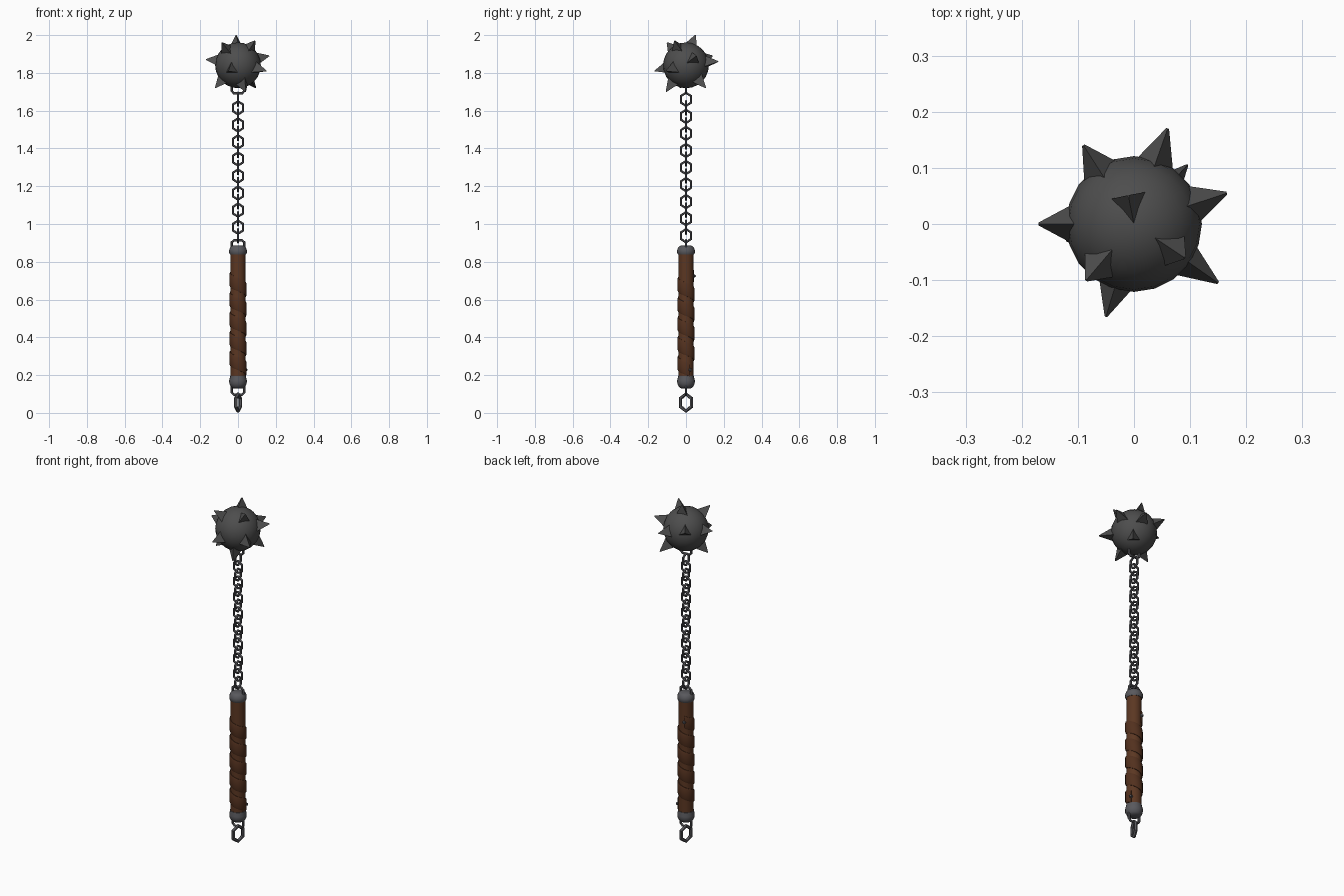
import bpy, bmesh, math
from mathutils import Vector, Matrix

if "Cube" in bpy.data.objects:
    bpy.data.objects.remove(bpy.data.objects["Cube"])


def mat(name, rgb):
    m = bpy.data.materials.new(name)
    m.diffuse_color = (*rgb, 1)
    m.use_nodes = True
    m.node_tree.nodes["Principled BSDF"].inputs["Base Color"].default_value = m.diffuse_color
    return m


IRON = mat("dark iron", (0.075, 0.075, 0.075))
STEEL = mat("grey steel", (0.10, 0.10, 0.11))
WOOD = mat("brown wood", (0.105, 0.038, 0.016))
LEATHER = mat("brown leather", (0.085, 0.030, 0.013))


def make(name, bm, material, smooth=None):
    bmesh.ops.recalc_face_normals(bm, faces=bm.faces[:])
    me = bpy.data.meshes.new(name)
    bm.to_mesh(me)
    bm.free()
    me.materials.append(material)
    ob = bpy.data.objects.new(name, me)
    bpy.context.collection.objects.link(ob)
    if smooth:
        bpy.ops.object.select_all(action='DESELECT')
        ob.select_set(True)
        bpy.context.view_layer.objects.active = ob
        bpy.ops.object.shade_smooth_by_angle(angle=math.radians(smooth))
    return ob


def sweep(bm, sections, closed=False):
    """Skin a list of cross-section loops."""
    loops = [[bm.verts.new(p) for p in s] for s in sections]
    n = len(loops[0])
    pairs = list(zip(loops, loops[1:])) + ([(loops[-1], loops[0])] if closed else [])
    for a, b in pairs:
        for i in range(n):
            j = (i + 1) % n
            bm.faces.new((a[i], a[j], b[j], b[i]))
    if not closed:
        bm.faces.new(loops[0])
        bm.faces.new(loops[-1])


def lathe(name, profile, material, sides=16):
    bm = bmesh.new()
    sweep(bm, [[(r * math.cos(2 * math.pi * i / sides), r * math.sin(2 * math.pi * i / sides), z)
                for i in range(sides)] for r, z in profile])
    return make(name, bm, material, 40)


def ring(name, z, turn, w, h, tube, sides=6):
    """Six-cornered link standing upright, corner at top and bottom."""
    bm = bmesh.new()
    secs = []
    for i in range(sides):
        a = 2 * math.pi * i / sides + math.pi / 2
        c, s = math.cos(a), math.sin(a)
        secs.append([((w + tube * math.cos(t)) * c, tube * math.sin(t), (h + tube * math.cos(t)) * s)
                     for t in (k * math.pi / 3 for k in range(6))])
    sweep(bm, secs, True)
    bm.transform(Matrix.Translation((0, 0, z)) @ Matrix.Rotation(turn, 4, 'Z'))
    return make(name, bm, STEEL, 40)


def staple(name, z0, z1, w=0.034, tube=0.007):
    """Squared loop in the xz plane from z0 out to z1."""
    d = 0.012 if z1 > z0 else -0.012
    path = [Vector(p) for p in ((-w, 0, z0), (-w, 0, z1 - d), (-w + 0.012, 0, z1),
                                (w - 0.012, 0, z1), (w, 0, z1 - d), (w, 0, z0))]
    bm = bmesh.new()
    secs = []
    for i, p in enumerate(path):
        t = (path[min(i + 1, 5)] - path[max(i - 1, 0)]).normalized()
        side = t.cross(Vector((0, 1, 0)))
        secs.append([p + tube * (math.cos(k * math.pi / 3) * side + math.sin(k * math.pi / 3) * Vector((0, 1, 0)))
                     for k in range(6)])
    sweep(bm, secs)
    return make(name, bm, STEEL, 40)


# handle and end caps
lathe("handle", [(0.040, 0.16), (0.040, 0.86)], WOOD)
lathe("bottom_cap", [(0.026, 0.13), (0.038, 0.138), (0.046, 0.155), (0.047, 0.172),
                     (0.042, 0.19), (0.042, 0.195)], STEEL)
lathe("top_cap", [(0.042, 0.838), (0.047, 0.848), (0.047, 0.862), (0.040, 0.878), (0.03, 0.885)], STEEL)

# leather strap wound down the handle
START, TOTAL, Z0, Z1 = math.radians(113), math.radians(1716), 0.725, 0.228
bm = bmesh.new()
secs = []
STEPS = 96
for i in range(STEPS + 1):
    f = i / STEPS
    a, z = START + TOTAL * f, Z0 + (Z1 - Z0) * f
    secs.append([(r * math.cos(a), r * math.sin(a), z + dz) for r, dz in
                 ((0.036, -0.036), (0.043, -0.036), (0.046, -0.028),
                  (0.046, 0.028), (0.043, 0.036), (0.036, 0.036))])
sweep(bm, secs)
make("leather_strap", bm, LEATHER, 40)

# studs pinning the strap ends
for name, a, z in (("top_stud", START, Z0), ("bottom_stud", START + TOTAL, Z1)):
    bm = bmesh.new()
    bmesh.ops.create_cone(bm, cap_ends=True, segments=8, radius1=0.010, radius2=0.006, depth=0.012)
    d = Vector((math.cos(a), math.sin(a), 0))
    bm.transform(Matrix.Translation(d * 0.048 + Vector((0, 0, z)))
                 @ d.to_track_quat('Z', 'Y').to_matrix().to_4x4())
    make(name, bm, STEEL)

# loops on the handle and under the ball
staple("top_staple", 0.865, 0.914)
staple("bottom_staple", 0.16, 0.096)
staple("ball_staple", 1.76, 1.692)
ring("pommel_ring", 0.055, math.radians(68), 0.035, 0.045, 0.010)

# chain, alternate links turned a quarter
LINKS = 17
for i in range(LINKS):
    ring(f"chain_link_{i + 1}", 0.938 + i * (1.66 - 0.938) / (LINKS - 1),
         0 if i % 2 else math.pi / 2, 0.031, 0.035, 0.0065)

# spiked ball
CENTRE = Vector((0, 0, 1.84))
bm = bmesh.new()
bmesh.ops.create_uvsphere(bm, u_segments=20, v_segments=12, radius=0.121)
bm.transform(Matrix.Translation(CENTRE))
make("ball", bm, IRON, 50)

TIPS = ((-0.17, 0, 0.03), (-0.09, 0.14, 0.05), (0.06, 0.17, 0.02), (0.165, 0.055, 0.05),
        (0.15, -0.105, -0.03), (-0.05, -0.165, -0.03), (-0.01, 0.05, 0.16), (0.09, -0.06, 0.13),
        (-0.085, -0.10, 0.12), (0.095, 0.105, -0.12), (-0.12, -0.03, -0.12), (0.04, -0.105, -0.14))
for i, tip in enumerate(TIPS):
    d = Vector(tip)
    base, length = 0.098, d.length
    bm = bmesh.new()
    bmesh.ops.create_cone(bm, cap_ends=True, segments=3, radius1=0.046, radius2=0.003, depth=length - base)
    bm.transform(Matrix.Translation(CENTRE + d.normalized() * (base + length) / 2)
                 @ d.to_track_quat('Z', 'Y').to_matrix().to_4x4())
    make(f"spike_{i + 1}", bm, IRON)
